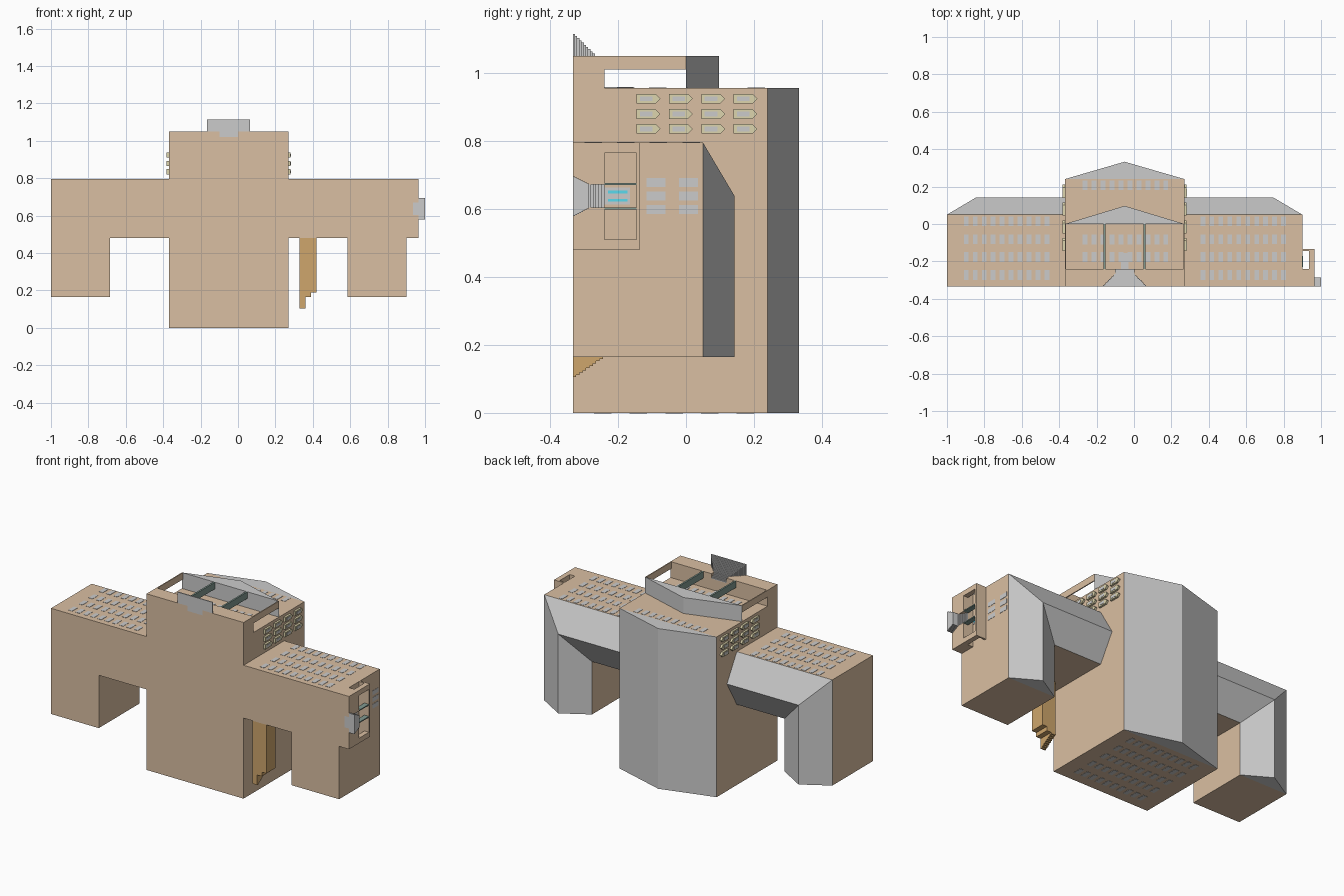
import bpy, bmesh

if "Cube" in bpy.data.objects:
    bpy.data.objects.remove(bpy.data.objects["Cube"])

CX = -0.05                       # symmetry axis of the building
BASE, EAVE, SILL = -0.333, 0.24, -0.24

def material(name, rgb):
    m = bpy.data.materials.new(name)
    m.diffuse_color = (*rgb, 1)
    m.use_nodes = True
    m.node_tree.nodes["Principled BSDF"].inputs["Base Color"].default_value = m.diffuse_color
    return m

BRICK = material("brick", (0.70, 0.52, 0.36))
WOOD = material("wood", (0.62, 0.38, 0.15))
STONE = material("stone", (0.72, 0.66, 0.42))
METAL = material("green_metal", (0.22, 0.32, 0.28))
GLASS = material("glass", (0.1, 0.7, 0.85))

def finish(name, bm, mat=None):
    bmesh.ops.recalc_face_normals(bm, faces=bm.faces)
    me = bpy.data.meshes.new(name)
    bm.to_mesh(me)
    bm.free()
    ob = bpy.data.objects.new(name, me)
    bpy.context.collection.objects.link(ob)
    if mat:
        me.materials.append(mat)
    return ob

def add_prism(bm, pts, axis, lo, hi):
    """Extrude a 2D profile along an axis (remaining axes in x, y, z order)."""
    def put(p, t):
        c = list(p)
        c.insert(axis, t)
        return bm.verts.new(c)
    a, b = [put(p, lo) for p in pts], [put(p, hi) for p in pts]
    bm.faces.new(a)
    bm.faces.new(b)
    for i in range(len(a)):
        j = (i + 1) % len(a)
        bm.faces.new((a[i], a[j], b[j], b[i]))

def prism(name, pts, axis, lo, hi, mat=None):
    bm = bmesh.new()
    add_prism(bm, pts, axis, lo, hi)
    return finish(name, bm, mat)

def add_box(bm, x0, x1, y0, y1, z0, z1):
    add_prism(bm, [(x0, y0), (x1, y0), (x1, y1), (x0, y1)], 2, z0, z1)

def boxes(name, items, mat=None):
    bm = bmesh.new()
    for b in items:
        add_box(bm, *b)
    return finish(name, bm, mat)

def window_grid(name, x0, rows, z, facing=1, cols=10):
    """Rows of thin grey panes on a facade that faces z."""
    zs = sorted((z, z + facing * 0.0015))
    boxes(name, [(x0 + i * 0.048, x0 + i * 0.048 + 0.026, y - 0.026, y + 0.026, *zs)
                 for i in range(cols) for y in rows])

# Central block with its gable roof
xl, xr = CX - 0.32, CX + 0.32
boxes("central_block", [(xl, xr, BASE, EAVE, 0, 0.955)], BRICK)
prism("central_roof", [(xl, EAVE), (xr, EAVE), (CX, 0.333)], 2, 0, 0.955)
window_grid("central_upper_windows", -0.275, [0.207], 0.955)
window_grid("central_portico_windows", -0.275, [-0.083, -0.177], 0.955)
window_grid("central_rear_windows", -0.275, [0.175, 0.07, -0.035, -0.14, -0.245], 0, -1)

# Wings: L-shaped body and hipped roof, one per side
for s, side in ((-1, "left"), (1, "right")):
    eave = [(0.32, 0.795), (0.95, 0.795), (0.95, 0.165),
            (0.635, 0.165), (0.635, 0.48), (0.32, 0.48)]
    prism(side + "_wing", [(CX + s * d, z) for d, z in eave], 1, BASE, 0.05, BRICK)
    bm = bmesh.new()
    v = [bm.verts.new((CX + s * d, 0.05, z)) for d, z in eave]
    v += [bm.verts.new((CX + s * d, 0.143, z))
          for d, z in ((0.32, 0.6375), (0.7925, 0.6375), (0.7925, 0.165))]
    for f in ((0, 1, 7, 6), (1, 2, 8, 7), (2, 3, 8), (3, 4, 7, 8), (4, 5, 6, 7), (0, 6, 5)):
        bm.faces.new([v[i] for i in f])
    finish(side + "_wing_roof", bm)
    window_grid(side + "_wing_windows", -0.91 if s < 0 else 0.355,
                [0.015, -0.082, -0.177, -0.273], 0.795)

    # Pedimented window surrounds on the sides of the central block
    frames, panes = bmesh.new(), bmesh.new()
    wall = CX + s * 0.32
    for y in (-0.145, -0.05, 0.045, 0.14):
        for z in (0.835, 0.879, 0.924):
            prof = [(y, z - 0.014), (y + 0.056, z - 0.014), (y + 0.07, z),
                    (y + 0.056, z + 0.014), (y, z + 0.014)]
            add_prism(frames, prof, 0, wall, wall + s * 0.012)
            xs = sorted((wall + s * 0.011, wall + s * 0.0135))
            add_box(panes, *xs, y + 0.01, y + 0.047, z - 0.007, z + 0.007)
    finish(side + "_window_surrounds", frames, STONE)
    finish(side + "_surround_panes", panes)

# Main portico: plinth notched for the stairs, piers and gable
prism("portico_plinth", [(xl, 0.955), (xr, 0.955), (xr, 1.05), (CX + 0.05, 1.05),
                         (CX + 0.05, 1.02), (CX - 0.05, 1.02), (CX - 0.05, 1.05), (xl, 1.05)],
      1, BASE, SILL, BRICK)
boxes("portico_end_piers", [(xl, xl + 0.006, SILL, 0, 1.01, 1.05),
                            (xr - 0.006, xr, SILL, 0, 1.01, 1.05)], BRICK)
boxes("portico_inner_piers", [(x - 0.005, x + 0.005, SILL, 0, 1.01, 1.05)
                              for x in (CX - 0.107, CX + 0.107)], METAL)
prism("portico_gable", [(xl, 0), (xr, 0), (CX, 0.097)], 2, 0.955, 1.05)
boxes("main_door", [(CX - 0.02, CX + 0.02, SILL, -0.155, 0.955, 0.958)])

# Main stairs: straight inner flight, then three-sided outer flight
n, h = 10, 0.065 / 10
main = [(CX - 0.05, CX + 0.05, BASE, SILL - i * 0.006, 1.02 + i * 0.006, 1.026 + i * 0.006)
        for i in range(5)]
main += [(CX - 0.05 - i * h, CX + 0.05 + i * h, BASE + (n - i) * h, BASE + (n - i + 1) * h,
          1.05, 1.05 + i * h) for i in range(1, n + 1)]
boxes("main_stairs", main)

# Side porch on the right end
ez, cz = 0.90, 0.6375
boxes("porch_plinth", [(ez, 0.935, BASE, SILL, 0.48, 0.795),
                       (0.935, 0.965, BASE, SILL, 0.48, cz - 0.034),
                       (0.935, 0.965, BASE, SILL, cz + 0.034, 0.795)], BRICK)
boxes("porch_roof", [(ez, 0.965, -0.145, -0.135, 0.48, 0.795)], BRICK)
boxes("porch_end_piers", [(0.935, 0.965, SILL, -0.145, 0.48, 0.51),
                          (0.935, 0.965, SILL, -0.145, 0.765, 0.795)], BRICK)
boxes("porch_inner_piers", [(0.935, 0.965, SILL, -0.145, z - 0.003, z + 0.003)
                            for z in (cz - 0.036, cz + 0.036)], METAL)
boxes("porch_door", [(ez, ez + 0.002, SILL, -0.165, cz - 0.025, cz + 0.025)])
boxes("porch_door_glass", [(ez + 0.002, ez + 0.004, -0.23, -0.172, z - 0.004, z + 0.004)
                           for z in (cz - 0.012, cz + 0.012)], GLASS)
porch = [(0.935 + i * 0.005, 0.94 + i * 0.005, BASE, SILL - i * 0.008, cz - 0.034, cz + 0.034)
         for i in range(6)]
porch += [(0.965, 1.0, BASE + (8 - i) * 0.006, BASE + (9 - i) * 0.006,
           cz - 0.034 - i * 0.003, cz + 0.034 + i * 0.003) for i in range(1, 9)]
boxes("porch_stairs", porch)
boxes("right_end_windows", [(ez, ez + 0.0015, y, y + 0.056, z, z + 0.026)
                            for y in (-0.116, -0.02) for z in (0.585, 0.625, 0.665)])

# Wooden rear stairs behind the right wing
boxes("rear_stairs", [(0.33, 0.36, BASE, BASE + (i + 1) * 0.0098,
                       0.105 + i * 0.0067, 0.105 + (i + 1) * 0.0067) for i in range(9)], WOOD)
prism("rear_landing", [(0.33, 0.165), (0.39, 0.165), (0.39, 0.19), (0.42, 0.19),
                       (0.42, 0.48), (0.33, 0.48)], 1, BASE, -0.245, WOOD)
